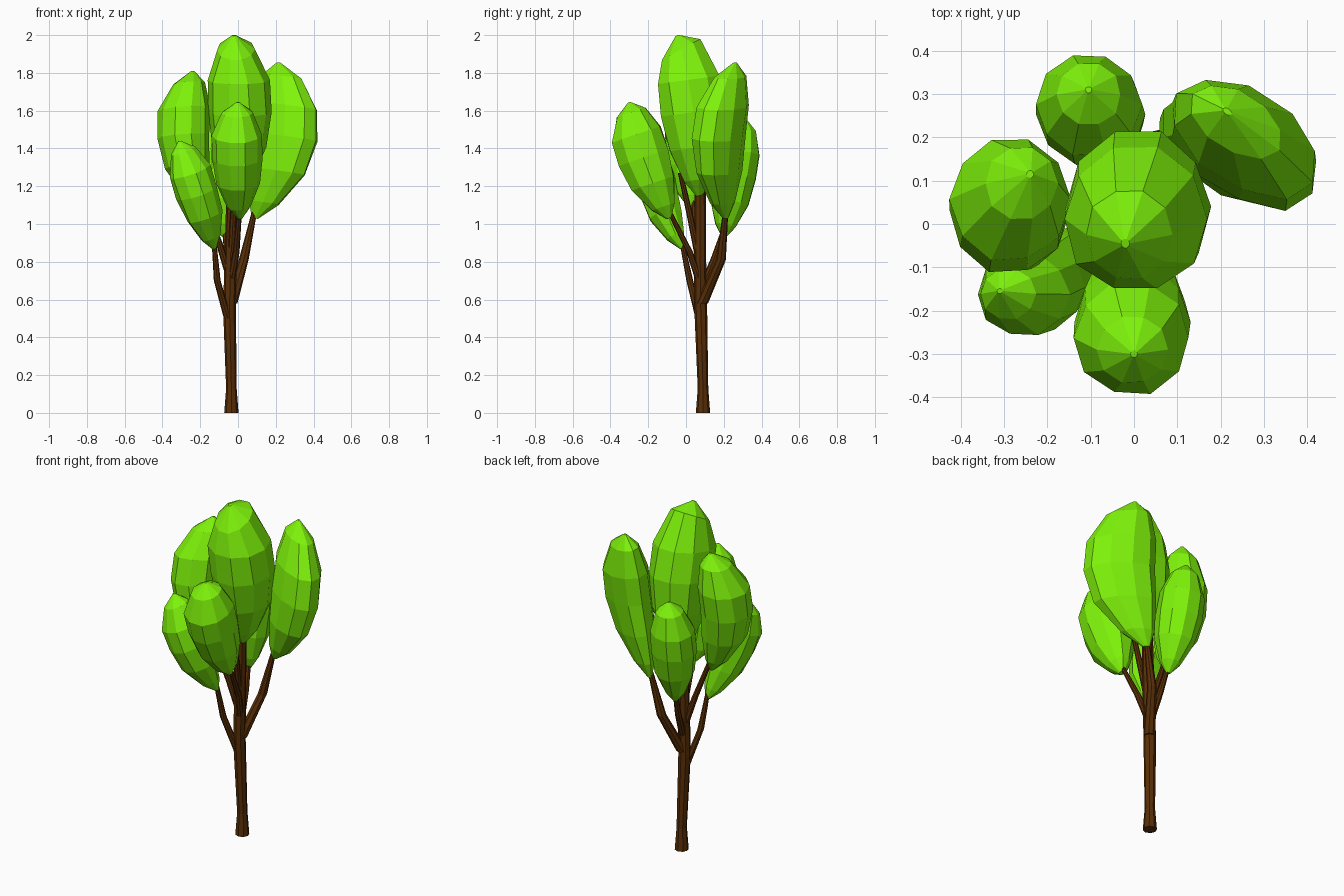
import bpy, bmesh, math, random
from mathutils import Vector

if "Cube" in bpy.data.objects:
    bpy.data.objects.remove(bpy.data.objects["Cube"])

random.seed(4)

def material(name, rgb):
    m = bpy.data.materials.new(name)
    m.diffuse_color = (*rgb, 1)
    m.use_nodes = True
    m.node_tree.nodes["Principled BSDF"].inputs["Base Color"].default_value = m.diffuse_color
    return m

LEAF = material("leaf_green", (0.21, 0.9, 0.003))
BARK = material("bark_brown", (0.1, 0.028, 0.002))

def loft(name, rings, mat):
    """Skin a list of equal-sided point rings and cap both ends."""
    bm = bmesh.new()
    loops = [[bm.verts.new(p) for p in ring] for ring in rings]
    n = len(loops[0])
    for a, b in zip(loops, loops[1:]):
        for i in range(n):
            j = (i + 1) % n
            bm.faces.new((a[i], a[j], b[j], b[i]))
    bm.faces.new(loops[0][::-1])
    bm.faces.new(loops[-1])
    bmesh.ops.recalc_face_normals(bm, faces=bm.faces[:])
    me = bpy.data.meshes.new(name)
    bm.to_mesh(me)
    bm.free()
    me.materials.append(mat)
    ob = bpy.data.objects.new(name, me)
    bpy.context.collection.objects.link(ob)
    return ob

def limb(name, path, sides=8):
    """Tapered limb through (x, y, z, radius) points with level rings."""
    rings = []
    for x, y, z, r in path:
        rings.append([(x + r * math.cos(2 * math.pi * i / sides),
                       y + r * math.sin(2 * math.pi * i / sides), z)
                      for i in range(sides)])
    loft(name, rings, BARK)

def clump(name, bottom, belly, top, ax, ay, rot=0, crown_tilt=1, sides=10):
    """Faceted leaf mass: bud-shaped profile on a curved axis, rings square to it."""
    b, m, t = Vector(bottom), Vector(belly), Vector(top)
    lean = (t - b) / (t.z - b.z)
    profile = [(0, .1), (.1, .46), (.3, .86), (.52, 1.0), (.72, .98),
               (.91, .6), (1, .06)]
    k = 0.6
    rot = math.radians(rot)
    rings = []
    for u, r in profile:
        # quadratic through bottom (0), belly (k) and top (1)
        c = (b * (u - k) * (u - 1) / k + m * u * (u - 1) / (k * (k - 1))
             + t * u * (u - k) / (1 - k))
        c.z = b.z + (t.z - b.z) * u
        ring = []
        for i in range(sides):
            a = 2 * math.pi * i / sides
            f = r * random.uniform(0.96, 1.03)
            px, py = ax * f * math.cos(a), ay * f * math.sin(a)
            dx = px * math.cos(rot) - py * math.sin(rot)
            dy = px * math.sin(rot) + py * math.cos(rot)
            dz = -(dx * lean.x + dy * lean.y) * (crown_tilt if u > .9 else 1)
            ring.append((c.x + dx, c.y + dy, min(c.z + dz, t.z)))
        rings.append(ring)
    loft(name, rings, LEAF)

# Trunk with a flared foot
limb("trunk", [(-.035, .09, 0, .038), (-.035, .09, .13, .028), (-.045, .078, .55, .034),
               (-.04, .075, .8, .032), (-.03, .075, 1.22, .03)])

# Branches, one for each leaf clump
limb("branch_front_left", [(-.055, .07, .5, .02), (-.11, .02, .7, .018), (-.128, -.025, .92, .012)])
limb("branch_left", [(-.045, .08, .72, .02), (-.1, .06, .9, .018), (-.19, .04, 1.14, .014)])
limb("branch_front", [(-.035, .07, .7, .02), (-.01, .02, .85, .018), (.008, -.09, 1.07, .013)])
limb("branch_center", [(-.035, .06, .85, .018), (-.025, .02, 1.05, .017), (-.015, -.03, 1.27, .013)])
limb("branch_back", [(-.04, .08, .65, .02), (-.055, .15, .82, .018), (-.07, .2, .97, .013)])
limb("branch_back_right", [(-.035, .085, .58, .032), (.03, .185, .81, .026), (.088, .21, 1.07, .014)])

# Leaf clumps
clump("leaves_center", (-.015, .07, 1.15), (.008, .03, 1.66), (-.02, -.045, 2.0), .17, .178, crown_tilt=4)
clump("leaves_front", (.01, -.09, 1.03), (-.005, -.242, 1.4), (0, -.3, 1.645), .138, .135)
clump("leaves_front_left", (-.125, -.02, .87), (-.232, -.155, 1.22), (-.31, -.155, 1.44), .108, .1)
clump("leaves_left", (-.19, .03, 1.08), (-.292, .04, 1.5), (-.24, .115, 1.81), .14, .147)
clump("leaves_back", (-.07, .2, .93), (-.1, .262, 1.3), (-.105, .31, 1.56), .126, .122)
clump("leaves_back_right", (.09, .21, 1.03), (.257, .182, 1.53), (.215, .26, 1.855), .195, .113, rot=-33)
